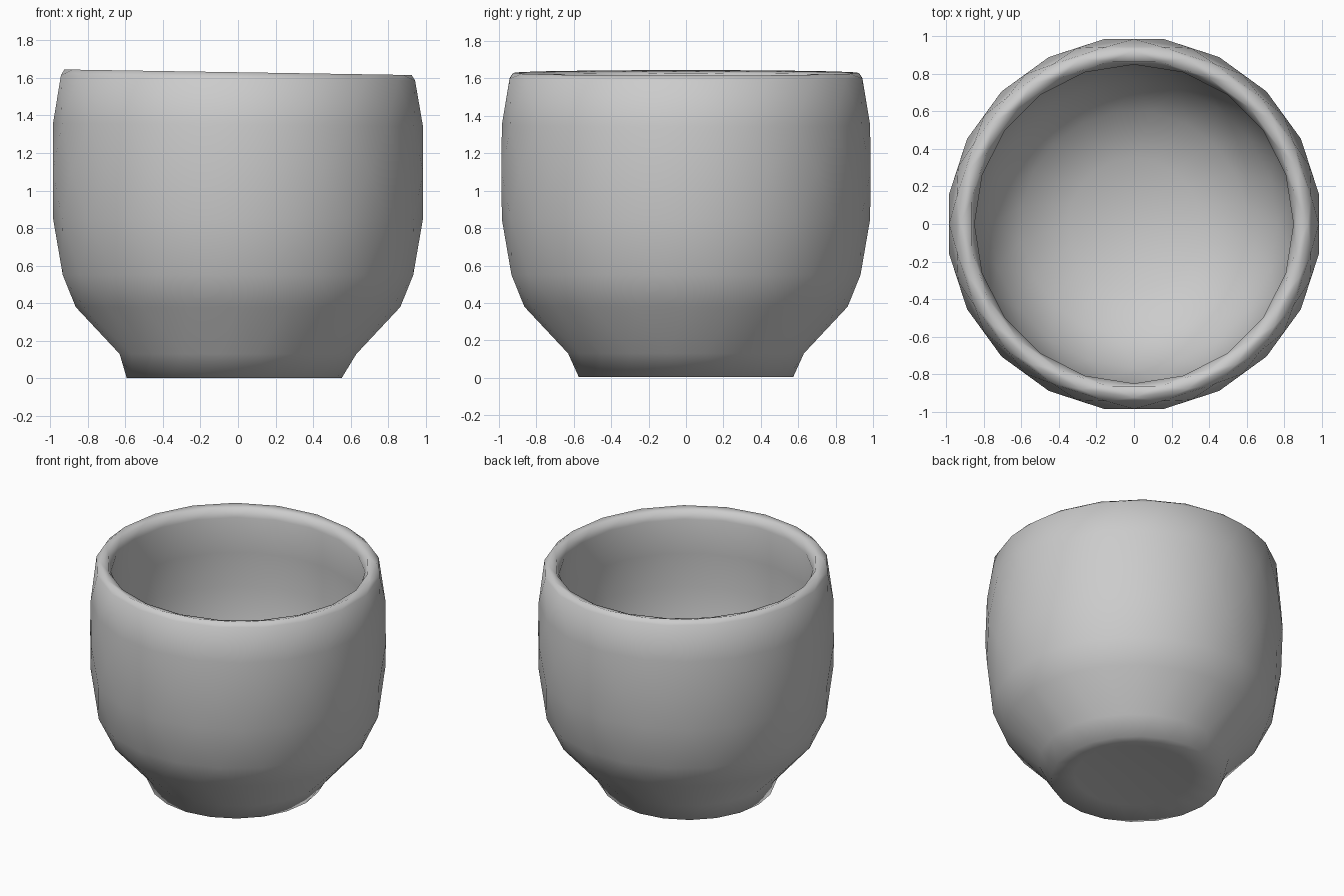
import bpy, bmesh, math

if "Cube" in bpy.data.objects:
    bpy.data.objects.remove(bpy.data.objects["Cube"])

SIDES = 20
# (radius, height) from the underside, up the outside, over the lip, down the inside
PROFILE = [(0.0, 0.03), (0.40, 0.025), (0.57, 0.003), (0.635, 0.13),
           (0.86, 0.38), (0.94, 0.55), (0.98, 0.85), (0.993, 1.1),
           (0.98, 1.35), (0.95, 1.6), (0.92, 1.63), (0.87, 1.615), (0.845, 1.56),
           (0.86, 1.3), (0.865, 1.05), (0.84, 0.75), (0.76, 0.5), (0.60, 0.31),
           (0.35, 0.19), (0.0, 0.15)]

bm = bmesh.new()
rings = []
for i, (r, z) in enumerate(PROFILE):
    if r == 0:
        rings.append([bm.verts.new((0, 0, z))] * SIDES)
        continue
    ring = []
    for k in range(SIDES):
        # alternate rings are staggered for the slightly irregular facets
        a = 2 * math.pi * (k + 0.5 * (i % 2)) / SIDES + math.pi / 2
        x, y = r * math.cos(a) * 1.005, r * math.sin(a) * 1.005
        # rim dips slightly to the right, foot sits slightly to the left
        shift = -0.02 if z < 0.01 else 0
        ring.append(bm.verts.new((x + shift, y, z - 0.016 * x * (z / 1.63) ** 4)))
    rings.append(ring)

# skin between neighbouring staggered rings with triangles
for i, (low, high) in enumerate(zip(rings, rings[1:])):
    for k in range(SIDES):
        n = (k + 1) % SIDES
        if i % 2 == 0:
            tris = ((low[k], low[n], high[k]), (low[n], high[n], high[k]))
        else:
            tris = ((low[k], high[n], high[k]), (low[k], low[n], high[n]))
        for t in tris:
            if len(set(t)) == 3:
                bm.faces.new(t).smooth = True
bmesh.ops.recalc_face_normals(bm, faces=bm.faces)

# cup body with foot and hollow interior
mesh = bpy.data.meshes.new("cup")
bm.to_mesh(mesh)
bm.free()
cup = bpy.data.objects.new("cup", mesh)
bpy.context.collection.objects.link(cup)
